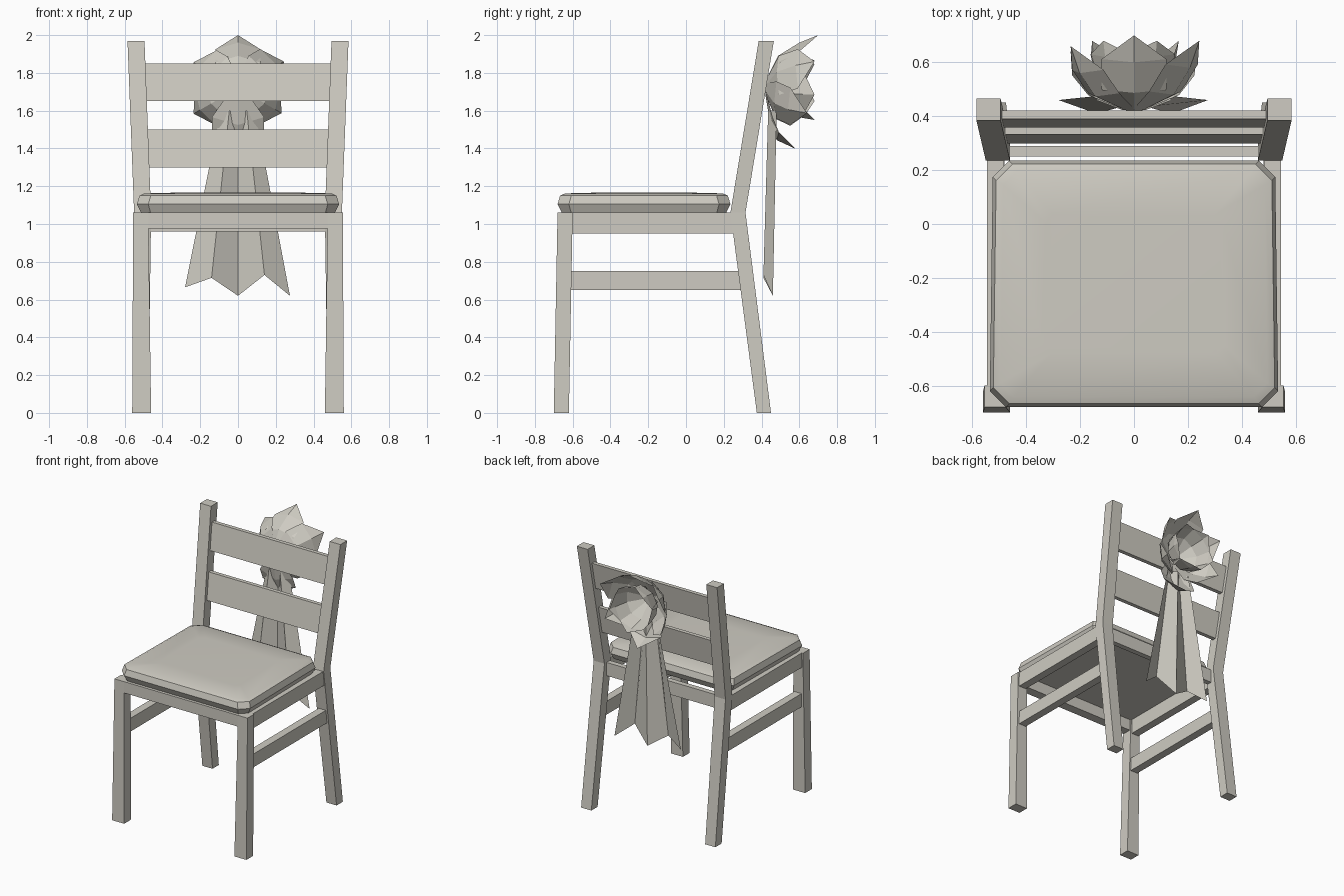
import bpy, bmesh
from math import cos, sin, radians
from mathutils import Vector

if "Cube" in bpy.data.objects:
    bpy.data.objects.remove(bpy.data.objects["Cube"])

paint = bpy.data.materials.new("warm grey")
paint.use_nodes = True
paint.diffuse_color = (0.62, 0.60, 0.54, 1)
paint.node_tree.nodes["Principled BSDF"].inputs["Base Color"].default_value = paint.diffuse_color


def finish(name, bm, solid=True):
    if solid:
        bmesh.ops.recalc_face_normals(bm, faces=bm.faces)
    mesh = bpy.data.meshes.new(name)
    bm.to_mesh(mesh)
    bm.free()
    mesh.materials.append(paint)
    obj = bpy.data.objects.new(name, mesh)
    bpy.context.collection.objects.link(obj)
    return obj


def loft(name, rings):
    """Closed solid through a stack of rings with equal point counts."""
    bm = bmesh.new()
    rows = [[bm.verts.new(p) for p in ring] for ring in rings]
    n = len(rows[0])
    for a, b in zip(rows, rows[1:]):
        for i in range(n):
            j = (i + 1) % n
            bm.faces.new((a[i], a[j], b[j], b[i]))
    bm.faces.new(rows[0])
    bm.faces.new(rows[-1])
    return finish(name, bm)


def rect(x0, x1, y0, y1, z):
    return [(x0, y0, z), (x1, y0, z), (x1, y1, z), (x0, y1, z)]


def box(name, x0, x1, y0, y1, z0, z1):
    return loft(name, [rect(x0, x1, y0, y1, z0), rect(x0, x1, y0, y1, z1)])


# Legs, side rails and stretchers, mirrored left and right
for side, s in (("left", 1), ("right", -1)):
    def post(name, stations):
        loft(name, [rect(s * a, s * b, c, d, z) for a, b, c, d, z in stations])

    post(side + "_front_leg", [(0.46, 0.56, -0.70, -0.62, 0),
                               (0.475, 0.555, -0.68, -0.60, 1.06)])
    post(side + "_back_post", [(0.475, 0.56, 0.375, 0.45, 0),
                               (0.46, 0.55, 0.235, 0.315, 1.06),
                               (0.495, 0.585, 0.385, 0.465, 1.97)])
    post(side + "_seat_rail", [(0.485, 0.545, -0.61, 0.27, 0.95),
                               (0.485, 0.545, -0.61, 0.26, 1.06)])
    post(side + "_stretcher", [(0.48, 0.54, -0.62, 0.31, 0.65),
                               (0.48, 0.54, -0.62, 0.30, 0.75)])

# Cross rails under the seat
box("front_rail", -0.48, 0.48, -0.68, -0.61, 0.975, 1.06)
box("back_rail", -0.47, 0.47, 0.25, 0.29, 0.96, 1.06)

# Back slats leaning with the posts
for name, z0, z1, w in (("lower_slat", 1.30, 1.50, 0.48), ("upper_slat", 1.65, 1.85, 0.49)):
    loft(name, [rect(-w, w, y, y + 0.03, z)
                for z in (z0, z1) for y in [0.26 + (z - 1.06) * 0.165]])


# Cushion with cut corners and a slightly domed top
def pad(inset, cut, z):
    x, y0, y1 = 0.535 - inset, -0.68 + inset, 0.235 - inset
    k = 0.98
    return [(-x + cut, y0, z), (x - cut, y0, z), (x, y0 + cut, z), (x * k, y1 - cut, z),
            (x * k - cut, y1, z), (-x * k + cut, y1, z), (-x * k, y1 - cut, z), (-x, y0 + cut, z)]


cushion = loft("seat_cushion", [pad(0.022, 0.05, 1.06), pad(0, 0.06, 1.105),
                                pad(0.013, 0.06, 1.15), pad(0.04, 0.05, 1.162),
                                pad(0.2, 0.03, 1.166)])
bpy.ops.object.select_all(action="DESELECT")
cushion.select_set(True)
bpy.context.view_layer.objects.active = cushion
bpy.ops.object.shade_smooth_by_angle(angle=radians(25))

# Pleated ribbon tail
bm = bmesh.new()
folds = [(-0.28, 0.665), (-0.14, 0.715), (0, 0.62), (0.14, 0.73), (0.275, 0.62)]
low, top = [], []
for i, (x, z) in enumerate(folds):
    ridge = i % 2 == 0
    low.append(bm.verts.new((x, 0.46 if ridge else 0.41, z)))
    top.append(bm.verts.new((x * 0.33, 0.48 if ridge else 0.435, 1.6)))
for i in range(4):
    bm.faces.new((low[i + 1], low[i], top[i], top[i + 1]))
finish("ribbon_tail", bm, False)


# Flower of cupped petals opening to the back
def petal(bm, angle, size, stations, tip):
    a = radians(angle)
    out = Vector((cos(a), 0, sin(a)))
    across = Vector((-sin(a), 0, cos(a)))
    centre = Vector((0, 0, 1.72))

    def at(r, w, y):
        return bm.verts.new(centre + out * r * size + across * w * size + Vector((0, y, 0)))

    rows = [[at(r - w * 0.3, -w, y + w * 0.1), at(r, 0, y), at(r - w * 0.3, w, y + w * 0.1)]
            for r, w, y in stations]
    for p, q in zip(rows, rows[1:]):
        for i in (0, 1):
            bm.faces.new((p[i], p[i + 1], q[i + 1], q[i]))
    end = at(tip[0], 0, tip[1])
    for i in (0, 1):
        bm.faces.new((rows[-1][i], rows[-1][i + 1], end))


bm = bmesh.new()
for angle, size, dy in ((90, 1, 0.02), (30, 1, 0), (150, 0.97, -0.02),
                        (210, 0.97, -0.04), (330, 0.95, -0.04), (270, 1.15, -0.10)):
    petal(bm, angle, size, [(0.03, 0.04, 0.42), (0.17, 0.12, 0.48 + dy / 3),
                            (0.24, 0.12, 0.58 + dy)], (0.28, 0.68 + dy))
finish("outer_petals", bm, False)

bm = bmesh.new()
for k in range(5):
    petal(bm, 60 + k * 72, 1, [(0.02, 0.03, 0.43), (0.13, 0.10, 0.52),
                               (0.16, 0.10, 0.62)], (0.17, 0.68))
finish("inner_petals", bm, False)
